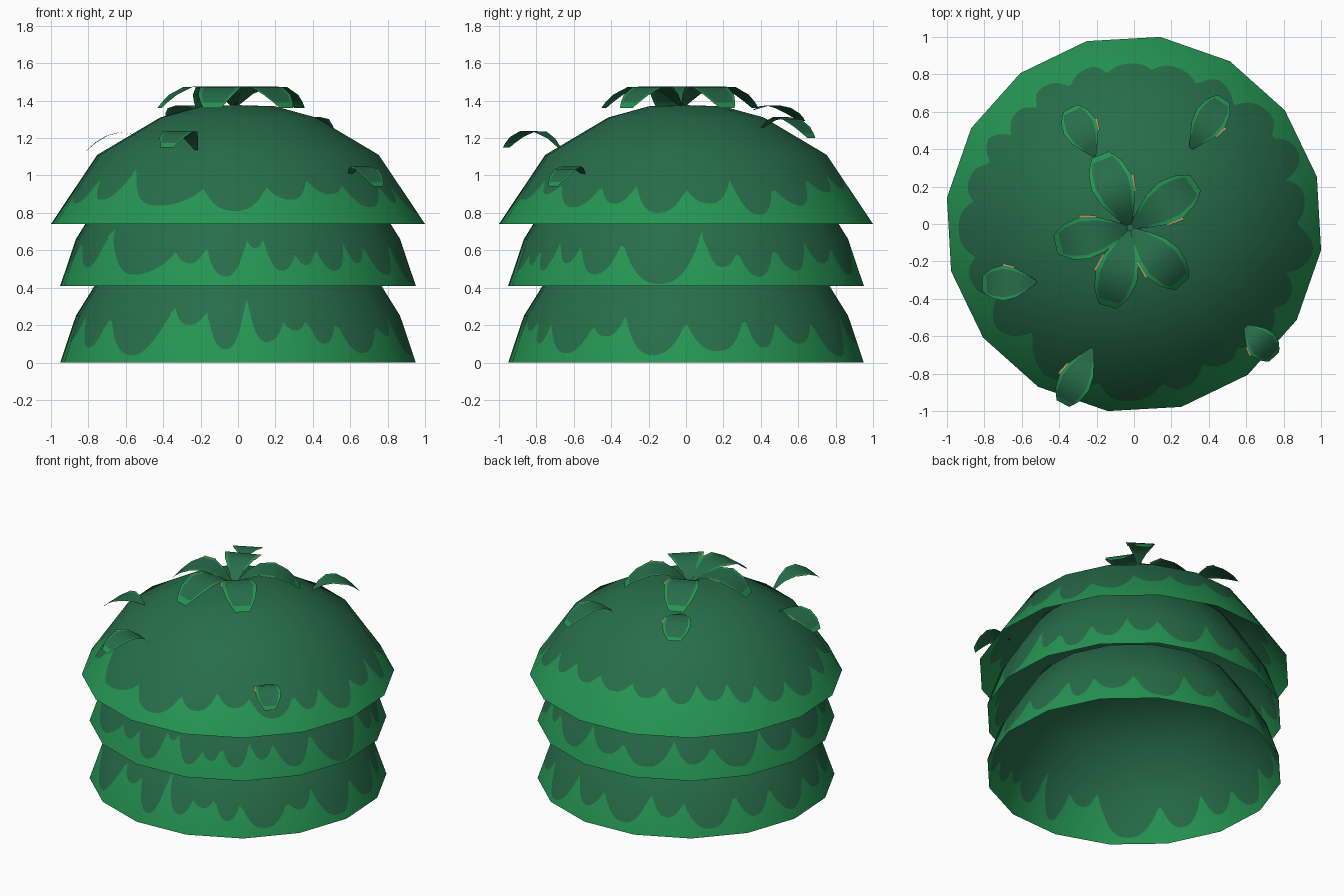
import bpy
import math
from mathutils import Vector

cube = bpy.data.objects.get("Cube")
if cube:
    bpy.data.objects.remove(cube, do_unlink=True)


def material(name, rgb):
    mat = bpy.data.materials.new(name)
    mat.use_nodes = True
    mat.diffuse_color = (*rgb, 1)
    mat.node_tree.nodes["Principled BSDF"].inputs["Base Color"].default_value = (*rgb, 1)
    return mat


DARK, LIGHT, TAN = range(3)
PALETTE = [
    material("dark green", (0.02, 0.152, 0.068)),
    material("light green", (0.018, 0.3, 0.085)),
    material("tan", (0.6, 0.28, 0.12)),
]
SIDES = 16
COLUMNS = SIDES * 16
TURN = math.radians(-8)


def make_object(name, verts, faces, colours):
    mesh = bpy.data.meshes.new(name)
    mesh.from_pydata(verts, [], faces)
    for mat in PALETTE:
        mesh.materials.append(mat)
    for poly, colour in zip(mesh.polygons, colours):
        poly.material_index = colour
        poly.use_smooth = True
    mesh.update()
    obj = bpy.data.objects.new(name, mesh)
    bpy.context.collection.objects.link(obj)
    return obj


def scallop_height(cusps, degrees):
    """Height of the painted edge: round lobes hanging between sharp cusps."""
    for i, (angle, high, low) in enumerate(cusps):
        after, next_high, _ = cusps[(i + 1) % len(cusps)]
        width = (after - angle) % 360
        offset = (degrees - angle) % 360
        if offset < width:
            u = 2 * offset / width - 1
            peak = high if u < 0 else next_high
            return low + (peak - low) * abs(u) ** 2.4


def profile_normals(profile):
    """Averaged (radial, up) normals at the points of a dome profile."""
    segments = []
    for (r0, z0), (r1, z1) in zip(profile, profile[1:]):
        segments.append(Vector((z1 - z0, r0 - r1)).normalized())
    inner = [(a + b).normalized() for a, b in zip(segments, segments[1:])]
    return [segments[0]] + inner + [Vector((0, 1))]


def make_dome(name, profile, base, cusps):
    """Open sixteen-sided shell whose faces are split along the scalloped edge."""
    slopes = profile_normals(profile)

    def sample(z):
        for i in range(len(profile) - 1):
            (r0, z0), (r1, z1) = profile[i], profile[i + 1]
            if z <= z1:
                t = (z - z0) / (z1 - z0)
                return r0 + (r1 - r0) * t, slopes[i].lerp(slopes[i + 1], t)

    kink = profile[1][1]
    verts, normals, faces, colours, edge = [], [], [], [], []
    rows = len(profile)
    for c in range(COLUMNS):
        angle = TURN + math.tau * c / COLUMNS
        from_middle = (c / COLUMNS * SIDES % 1 - 0.5) * math.tau / SIDES
        flatten = math.cos(math.pi / SIDES) / math.cos(from_middle)
        s = scallop_height(cusps, math.degrees(angle))
        edge.append(s)
        heights = [0, min(s, kink), max(s, kink)] + [z for _, z in profile[2:-1]]
        for z in heights:
            r, n = sample(z)
            r *= flatten
            verts.append((r * math.cos(angle), r * math.sin(angle), base + z))
            normals.append((n.x * math.cos(angle), n.x * math.sin(angle), n.y))
    top = len(verts)
    verts.append((0, 0, base + profile[-1][1]))
    normals.append((0, 0, 1))
    for c in range(COLUMNS):
        d = (c + 1) % COLUMNS
        above_kink = edge[c] + edge[d] > 2 * kink
        for k in range(rows - 1):
            faces.append((c * rows + k, d * rows + k, d * rows + k + 1, c * rows + k + 1))
            colours.append(LIGHT if k == 0 or (k == 1 and above_kink) else DARK)
        faces.append((c * rows + rows - 1, d * rows + rows - 1, top))
        colours.append(DARK)
    obj = make_object(name, verts, faces, colours)
    obj.data.normals_split_custom_set_from_vertices(normals)


def make_leaf(name, base, tip, crest, half_width):
    """Arched leaf with a light border and a sliver of tan on its right edge."""
    base, tip = Vector(base), Vector(tip)
    control = 2 * crest - (base.z + tip.z) / 2
    side = Vector((tip.y - base.y, base.x - tip.x, 0)).normalized()
    outline = [(0, 0.08), (0.2, 0.48), (0.4, 0.84), (0.62, 1),
               (0.82, 0.85), (0.93, 0.62), (1, 0.42)]
    across = [-1, -0.8, -0.4, 0, 0.4, 0.8, 1]
    n = len(across)
    verts, faces, colours = [], [], []
    for u, width in outline:
        centre = base.lerp(tip, u)
        centre.z = base.z * (1 - u) ** 2 + 2 * u * (1 - u) * control + tip.z * u * u
        for t in across:
            verts.append(centre + side * t * width * half_width)
    for row in range(len(outline) - 1):
        for k in range(n - 1):
            a = row * n + k
            faces.append((a, a + 1, a + n + 1, a + n))
            border = row == len(outline) - 2 or (row > 0 and k in (0, n - 2))
            colours.append(LIGHT if border else DARK)
    # Tan sliver
    start = 3 * n - 1
    a, b = verts[start], verts[start + n]
    verts += [a + side * 0.008, b + side * 0.012]
    faces.append((start, len(verts) - 2, len(verts) - 1, start + n))
    colours.append(TAN)
    make_object(name, verts, faces, colours)


# Domes: each cusp is (angle, cusp height, lowest point of the lobe after it)
lower_profile = [(0.96, 0), (0.875, 0.25), (0.68, 0.56), (0.37, 0.72), (0, 0.78)]
upper_profile = [(1.01, 0), (0.76, 0.37), (0.42, 0.57), (0.2, 0.63), (0, 0.636)]

lower_cusps = [
    (-141, .25, .04), (-114, .31, .2), (-101, .28, .07), (-87, .36, .11),
    (-74, .22, .17), (-65, .24, .1), (-54, .22, .05), (-34, .2, .14),
    (-22, .25, .04), (0, .22, .06), (21, .25, .08), (33, .22, .1),
    (50, .22, .03), (72, .26, .1), (88, .22, .06), (110, .27, .12),
    (124, .22, .05), (146, .25, .09), (163, .24, .06), (184, .22, .1), (200, .26, .08)]
middle_cusps = [
    (-142, .32, .06), (-112, .18, .12), (-101, .21, .05), (-87, .25, .2),
    (-81, .25, .08), (-70, .17, .11), (-62, .21, .08), (-50, .24, .12),
    (-40, .22, .06), (-23, .24, .01), (6, .3, .1), (18, .19, .05),
    (32, .21, .08), (47, .24, .12), (60, .21, .06), (82, .25, .1),
    (98, .19, .07), (120, .24, .1), (136, .2, .06), (158, .25, .09),
    (176, .2, .07), (198, .24, .1)]
upper_cusps = [
    (-133, .3, .1), (-102, .19, .07), (-80, .2, .13), (-64, .24, .16),
    (-50, .21, .09), (-31, .21, .11), (-18, .21, .06), (0, .19, .11),
    (16, .24, .05), (32, .2, .1), (50, .25, .17), (66, .27, .19),
    (83, .27, .2), (100, .27, .2), (115, .28, .18), (130, .29, .19),
    (144, .28, .16), (157, .25, .12), (172, .21, .08), (192, .21, .11), (208, .25, .13)]

make_dome("lower_dome", lower_profile, 0, lower_cusps)
make_dome("middle_dome", lower_profile, 0.41, middle_cusps)
make_dome("upper_dome", upper_profile, 0.74, upper_cusps)

# Crown of five leaves
for i, (x, y) in enumerate([(.33, .22), (-.18, .37), (-.42, -.11), (-.14, -.44), (.26, -.32)]):
    make_leaf(f"crown_leaf_{i + 1}", (-.02, -.02, 1.36), (x, y, 1.36), 1.48, 0.115)

# Loose leaves on the upper dome
loose = [
    ("back_right_leaf", (-.21, .36, 1.35), (-.34, .62, 1.29), 1.37, .095),
    ("back_left_leaf", (.3, .4, 1.25), (.48, .67, 1.2), 1.31, .09),
    ("right_leaf", (-.52, -.31, 1.2), (-.81, -.32, 1.13), 1.225, .095),
    ("front_right_leaf", (-.22, -.66, 1.13), (-.38, -.96, 1.15), 1.24, .09),
    ("front_left_leaf", (.59, -.54, 1.0), (.75, -.71, .94), 1.045, .085),
]
for leaf in loose:
    make_leaf(*leaf)
